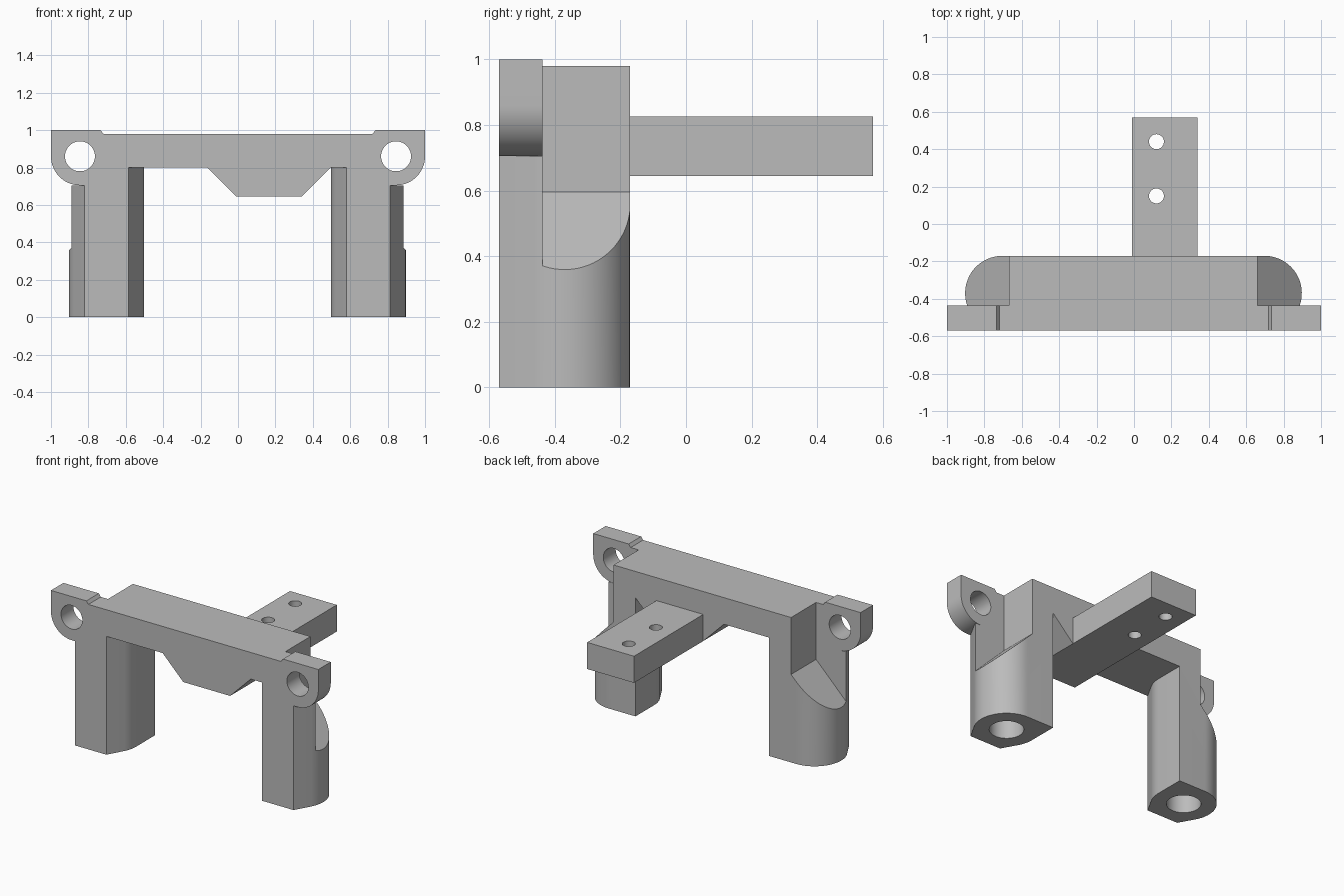
import bpy, bmesh
from math import cos, sin, radians
from mathutils import Matrix

if "Cube" in bpy.data.objects:
    bpy.data.objects.remove(bpy.data.objects["Cube"], do_unlink=True)

FRONT, BACK, PLATE_BACK = -0.57, -0.17, -0.437
LEG_X, LEG_Y, LEG_R = 0.7, -0.37, 0.2
WALL_X, SHIFT = 0.664, -0.003

grey = bpy.data.materials.new("plain grey")
grey.use_nodes = True
grey.diffuse_color = (0.5, 0.5, 0.5, 1)
grey.node_tree.nodes["Principled BSDF"].inputs["Base Color"].default_value = (0.5, 0.5, 0.5, 1)


def finish(name, bm):
    bmesh.ops.recalc_face_normals(bm, faces=bm.faces)
    mesh = bpy.data.meshes.new(name)
    bm.to_mesh(mesh)
    bm.free()
    mesh.materials.append(grey)
    obj = bpy.data.objects.new(name, mesh)
    bpy.context.collection.objects.link(obj)
    return obj


def prism(name, points, axis, low, high):
    """Extrude an outline: x-z outline along Y, or x-y outline along Z."""
    place = (lambda a, b, t: (a, t, b)) if axis == "Y" else (lambda a, b, t: (a, b, t))
    bm = bmesh.new()
    base = [bm.verts.new(place(a, b, low)) for a, b in points]
    top = [bm.verts.new(place(a, b, high)) for a, b in points]
    bm.faces.new(base)
    bm.faces.new(top)
    for i in range(len(base)):
        j = (i + 1) % len(base)
        bm.faces.new((base[i], base[j], top[j], top[i]))
    return finish(name, bm)


def arc(cx, cy, r, start, end, steps):
    angles = [radians(start + (end - start) * i / steps) for i in range(steps + 1)]
    return [(cx + r * cos(a), cy + r * sin(a)) for a in angles]


def drill(cx, cy, r, axis, low, high):
    return prism("cutter", arc(cx, cy, r, 0, 352.5, 47), axis, low, high)


def cut(obj, *cutters):
    """Subtract the cutters, keep the result and drop the cutters."""
    for c in cutters:
        c.hide_render = True
        mod = obj.modifiers.new("cut", "BOOLEAN")
        mod.operation, mod.solver, mod.object = "DIFFERENCE", "EXACT", c
    bpy.context.view_layer.update()
    result = bpy.data.meshes.new_from_object(obj.evaluated_get(bpy.context.evaluated_depsgraph_get()))
    obj.modifiers.clear()
    obj.data = result
    for c in cutters:
        bpy.data.objects.remove(c, do_unlink=True)


parts = []

# Cross bridge with the tapered keel below it
right, left = -WALL_X + SHIFT, WALL_X + SHIFT
parts.append(prism("bridge", [(right, 0.98), (left, 0.98), (left, 0.8), (0.495, 0.8),
                              (0.34, 0.645), (-0.01, 0.645), (-0.165, 0.8), (right, 0.8)],
                   "Y", FRONT, BACK))

# Rear arm with two through holes
arm = prism("rear_arm", [(-0.01, 0.645), (0.34, 0.645), (0.34, 0.825), (-0.01, 0.825)],
            "Y", BACK, 0.57)
cut(arm, *[drill(0.12, y, 0.04, "Z", 0.5, 1) for y in (0.15, 0.44)])
parts.append(arm)

for side, label in ((1, "left"), (-1, "right")):
    # Leg: rounded outside, square inner back corner, tapered front
    outline = [(0.117, -LEG_R)] + arc(0, 0, LEG_R, -28, 90, 24)
    outline += [(-LEG_R, LEG_R)] + arc(0, 0, LEG_R, 180, 208, 6) + [(-0.117, -LEG_R)]
    cx = side * LEG_X + SHIFT
    wall = side * WALL_X + SHIFT
    leg = prism(label + "_leg", [(cx + side * u, LEG_Y + v) for u, v in outline], "Z", 0, 0.8)
    far = wall + side * 0.5
    slope = prism("slope_cutter", [(wall, 0.595), (wall, 1.1), (far, 1.1), (far, 0.095)],
                  "Y", PLATE_BACK, 0)
    cap = prism("cap_cutter", [(wall, 0.705), (wall, 1.2), (far, 1.2), (far, 0.705)], "Y", -1, 0.1)
    cut(leg, slope, cap, drill(cx, LEG_Y, 0.105, "Z", -0.1, 0.4))
    parts.append(leg)

    # Mounting ear with a round lower corner and a through hole
    ear_outline = [(side * x, z) for x, z in
                   [(0.72, 0.98), (0.735, 1.0), (1.0, 1.0)] + arc(0.845, 0.86, 0.155, 0, -90, 20)]
    ear = prism(label + "_ear", [(wall, 0.98)] + ear_outline + [(wall, 0.705)],
                "Y", FRONT, PLATE_BACK)
    cut(ear, drill(side * 0.845, 0.86, 0.08, "Y", -1, 0))
    parts.append(ear)

# Smooth the round walls and keep the corners crisp
bpy.ops.object.select_all(action="DESELECT")
for obj in parts:
    obj.select_set(True)
bpy.context.view_layer.objects.active = parts[0]
bpy.ops.object.shade_smooth_by_angle(angle=radians(20))
